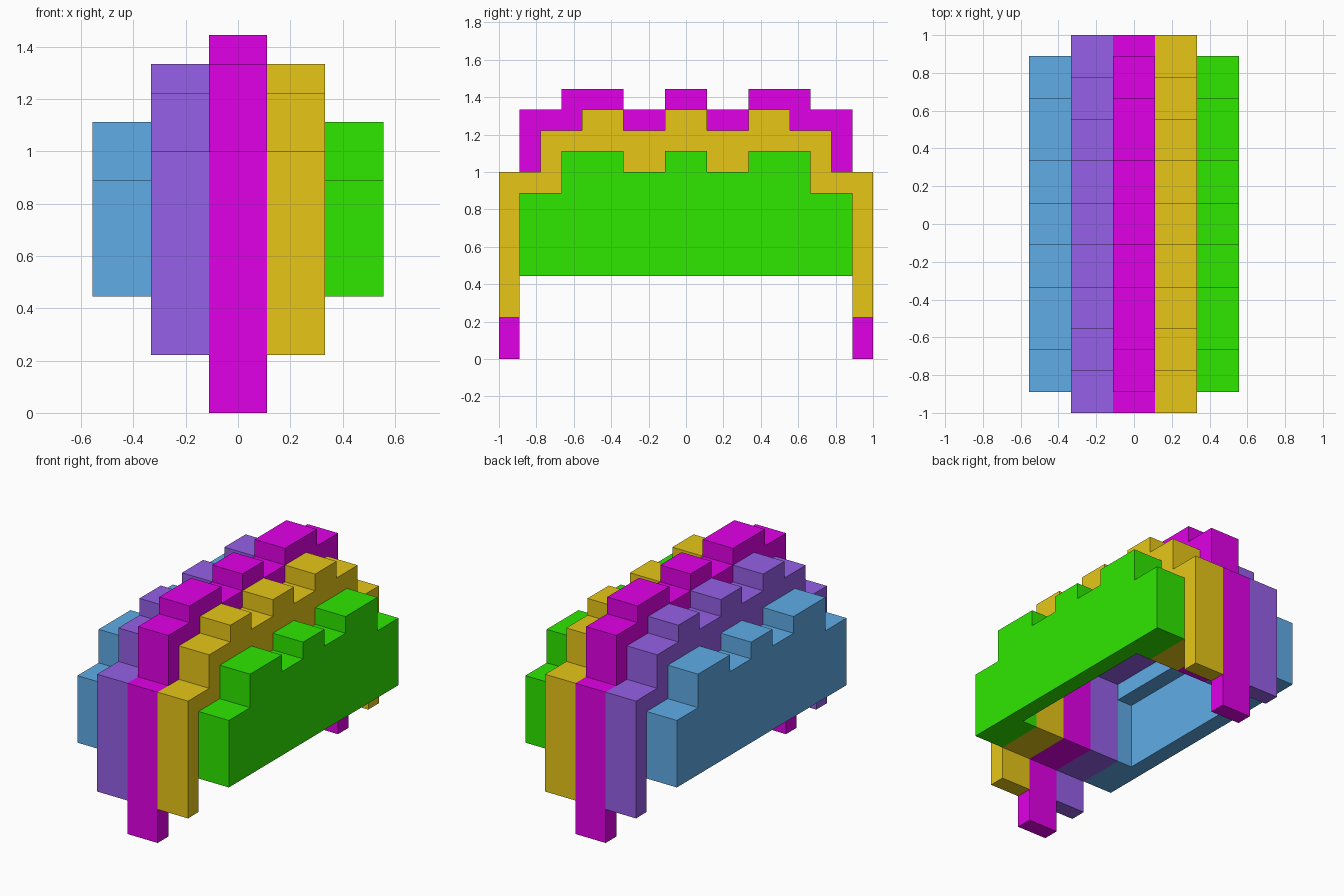
import bpy
import bmesh

U = 1 / 9  # one block

cube = bpy.data.objects.get("Cube")
if cube:
    bpy.data.objects.remove(cube, do_unlink=True)


def material(name, rgb):
    # sRGB 0-255 to linear
    col = [((c / 255 + 0.055) / 1.055) ** 2.4 if c > 10 else c / 255 / 12.92 for c in rgb] + [1]
    m = bpy.data.materials.new(name)
    m.use_nodes = True
    m.diffuse_color = col
    m.node_tree.nodes["Principled BSDF"].inputs["Base Color"].default_value = col
    return m


def slab(name, half, x0, x1, mat):
    """Mirror a half outline (y, z) front to back and extrude it along x."""
    outline = half + [(-y, z) for y, z in reversed(half)]
    bm = bmesh.new()
    face = bm.faces.new([bm.verts.new((x0 * U, y * U, z * U)) for y, z in outline])
    ext = bmesh.ops.extrude_face_region(bm, geom=[face])
    bmesh.ops.translate(bm, vec=((x1 - x0) * U, 0, 0),
                        verts=[v for v in ext["geom"] if isinstance(v, bmesh.types.BMVert)])
    bmesh.ops.recalc_face_normals(bm, faces=bm.faces)
    me = bpy.data.meshes.new(name)
    bm.to_mesh(me)
    bm.free()
    me.materials.append(mat)
    ob = bpy.data.objects.new(name, me)
    bpy.context.collection.objects.link(ob)
    return ob


def battlement(steps):
    """Stepped top from the middle outwards: (outer y, top z) pairs."""
    pts, y = [], 0
    for end, z in steps:
        if y:
            pts.append((y, z))
        pts.append((end, z))
        y = end
    return pts


def arch(steps, foot, ceiling):
    """Half outline with a leg, a thick end wall and a hollow underside."""
    return battlement(steps) + [(9, foot), (8, foot), (8, 4), (5, 4), (5, ceiling)]


blue = material("sky blue", (97, 175, 235))
purple = material("violet", (150, 96, 232))
magenta = material("magenta", (229, 0, 235))
gold = material("gold", (234, 201, 24))
green = material("leaf green", (48, 235, 0))

# Central and middle arches
slab("center_arch", arch([(1, 13), (3, 12), (6, 13), (8, 12), (9, 9)], 0, 10), -1, 1, magenta)
middle = arch([(1, 12), (3, 11), (5, 12), (7, 11), (9, 9)], 2, 9)
slab("left_middle_arch", middle, 1, 3, gold)
slab("right_middle_arch", middle, -3, -1, purple)

# Outer side walls, hollowed on the inside
wall = battlement([(1, 10), (3, 9), (6, 10), (8, 8)]) + [(8, 4)]
walls = [slab("left_wall", wall, 3, 5, green), slab("right_wall", wall, -5, -3, blue)]
for ob, mat in zip(walls, (green, blue)):
    cutter = slab("hollow_cutter", [(5, 8), (5, 3)], -4, 4, mat)
    cutter.hide_render = True
    mod = ob.modifiers.new("hollow", "BOOLEAN")
    mod.operation = "DIFFERENCE"
    mod.solver = "EXACT"
    mod.object = cutter
    bpy.context.view_layer.objects.active = ob
    bpy.ops.object.modifier_apply(modifier=mod.name)
    bpy.data.objects.remove(cutter, do_unlink=True)
